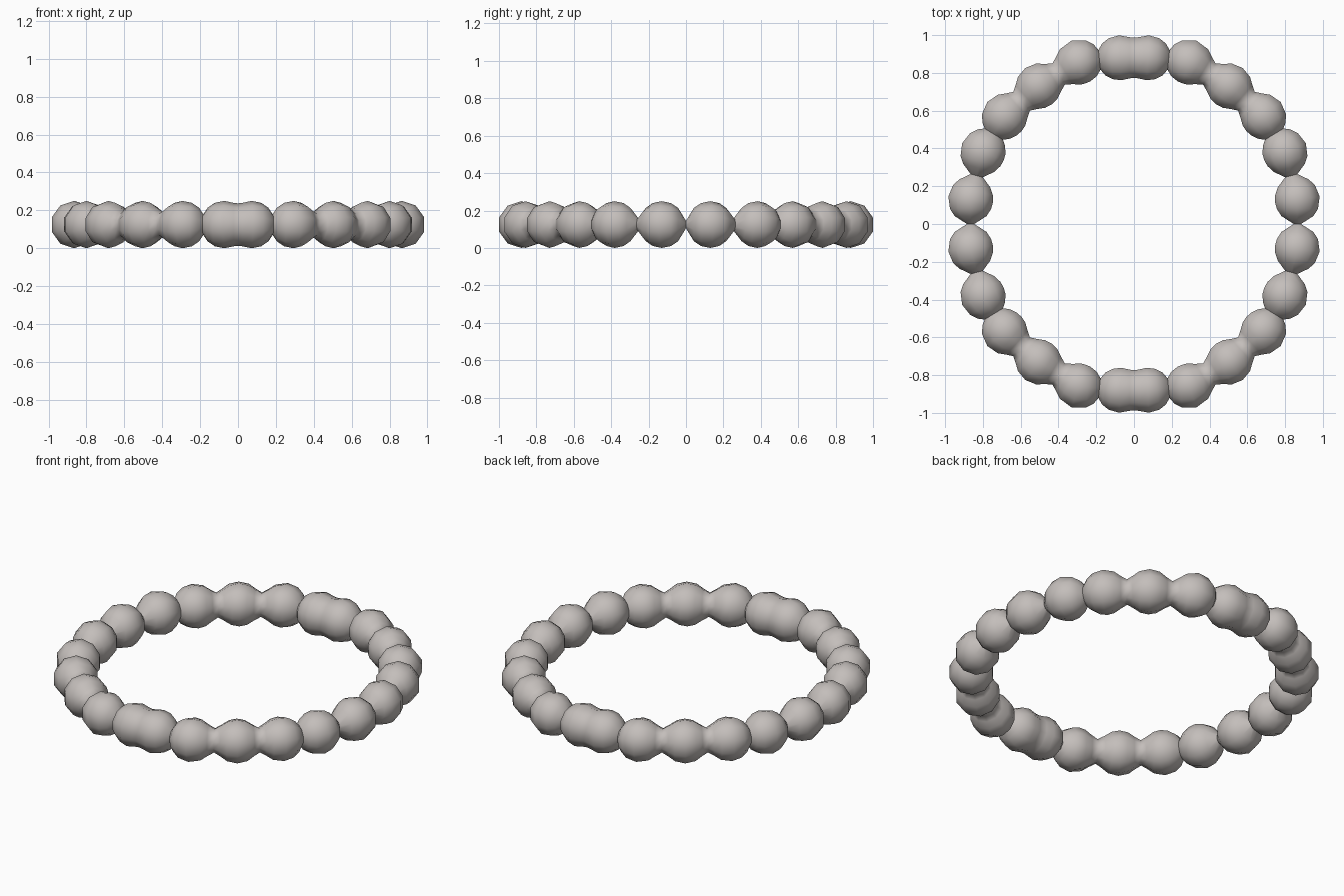
import bpy, bmesh, math
from mathutils import Vector

cube = bpy.data.objects.get("Cube")
if cube:
    bpy.data.objects.remove(cube, do_unlink=True)

SIDES = 10
RADIUS = 0.125
MID_Z = 0.125

# One quarter of the beads: centre x, centre y, neck radius towards the next bead
quarter = [(0.865, 0.13, 0.035), (0.80, 0.382, 0.06), (0.685, 0.57, 0.07),
           (0.505, 0.73, 0.068), (0.293, 0.858, 0.055), (0.073, 0.88, 0.112)]
SIDE_NECK = 0.02

# Mirror the quarter into the full circle, going anticlockwise
half = [(Vector((x, y, MID_Z)), n) for x, y, n in quarter]
back_necks = [n for x, y, n in quarter[:-1]][::-1] + [SIDE_NECK]
half += [(Vector((-x, y, MID_Z)), n)
         for (x, y, _), n in zip(reversed(quarter), back_necks)]
beads = half + [(Vector((-p.x, -p.y, MID_Z)), n) for p, n in half]


def add_ring(bm, centre, direction, radius):
    """Upright ring of vertices square to the path direction."""
    side = direction.cross(Vector((0, 0, 1))).normalized()
    ring = []
    for i in range(SIDES):
        a = math.pi / 2 + math.tau * i / SIDES
        offset = side * math.cos(a) + Vector((0, 0, math.sin(a)))
        ring.append(bm.verts.new(centre + offset * radius))
    return ring


def bead_radius(offset):
    return math.sqrt(RADIUS ** 2 - offset ** 2)


# String of beads: swell over each bead, then pinch to the neck
bm = bmesh.new()
rings = []
for i, (point, neck) in enumerate(beads):
    before = beads[i - 1][0]
    after = beads[(i + 1) % len(beads)][0]
    step = after - point
    chord = step.normalized()
    gap = step.length / 2
    bisector = (point - before).normalized() + chord
    rings.append(add_ring(bm, point, bisector, RADIUS))
    offsets = [o for o in (0.05, 0.088) if o < gap * 0.87]
    for o in offsets:
        rings.append(add_ring(bm, point + chord * o, chord, bead_radius(o)))
    rings.append(add_ring(bm, (point + after) / 2, chord, neck))
    for o in reversed(offsets):
        rings.append(add_ring(bm, after - chord * o, chord, bead_radius(o)))

for i, ring in enumerate(rings):
    following = rings[(i + 1) % len(rings)]
    for j in range(SIDES):
        k = (j + 1) % SIDES
        bm.faces.new((ring[j], ring[k], following[k], following[j]))
bmesh.ops.recalc_face_normals(bm, faces=bm.faces)

mesh = bpy.data.meshes.new("bead_bracelet")
bm.to_mesh(mesh)
bm.free()
bracelet = bpy.data.objects.new("bead_bracelet", mesh)
bpy.context.collection.objects.link(bracelet)

# Warm grey stone
colour = (0.55, 0.515, 0.495, 1)
stone = bpy.data.materials.new("warm_grey")
stone.use_nodes = True
stone.diffuse_color = colour
shader = next(n for n in stone.node_tree.nodes if n.type == "BSDF_PRINCIPLED")
shader.inputs["Base Color"].default_value = colour
mesh.materials.append(stone)

bpy.ops.object.select_all(action="DESELECT")
bracelet.select_set(True)
bpy.context.view_layer.objects.active = bracelet
bpy.ops.object.shade_smooth_by_angle(angle=math.radians(70))
